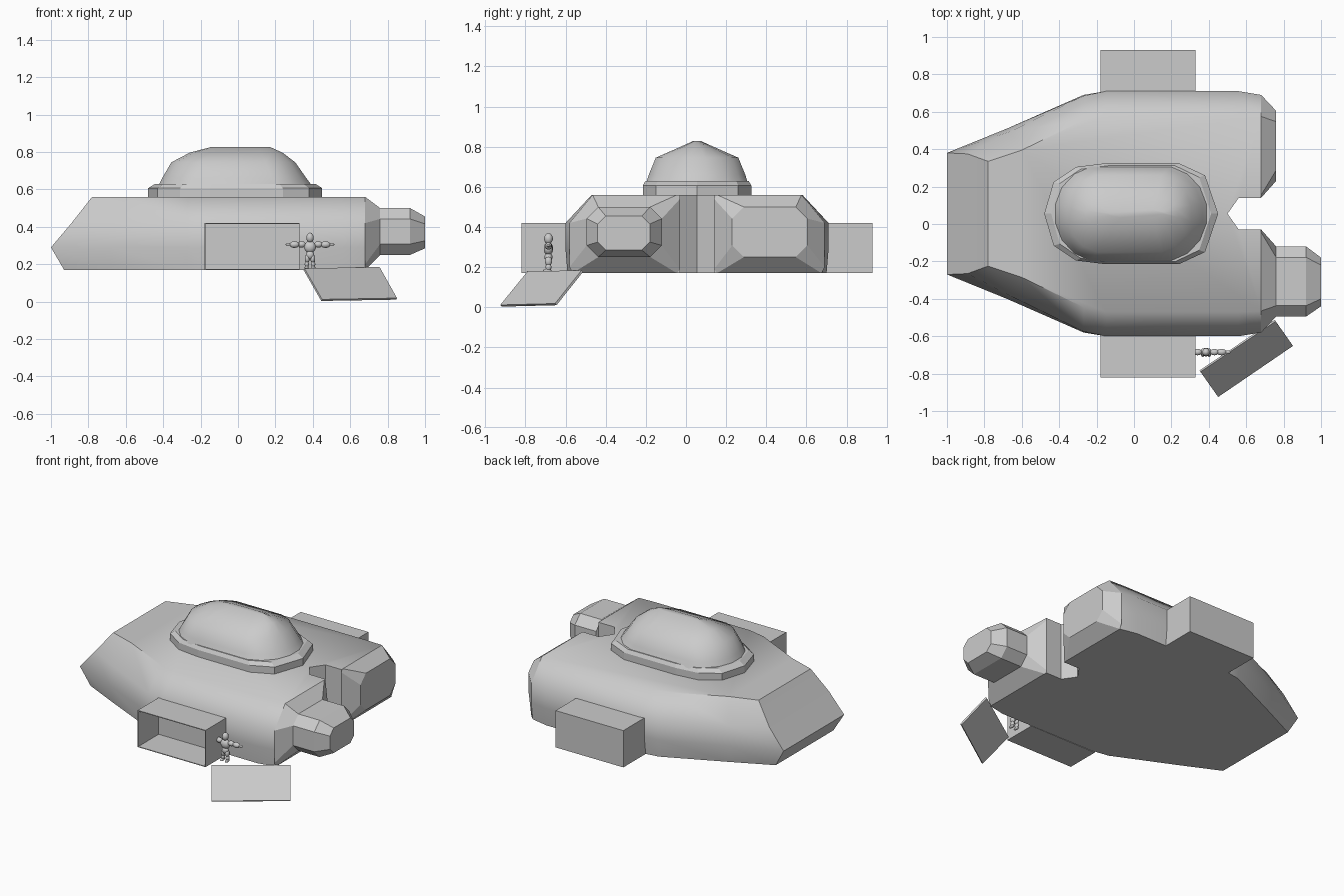
import bpy, bmesh, math
from mathutils import Vector

if "Cube" in bpy.data.objects:
    bpy.data.objects.remove(bpy.data.objects["Cube"])

CY = 0.055  # centre line of the craft

grey = bpy.data.materials.new("light_grey")
grey.use_nodes = True
COLOUR = (0.6, 0.6, 0.6, 1)
grey.diffuse_color = COLOUR
grey.node_tree.nodes["Principled BSDF"].inputs["Base Color"].default_value = COLOUR


def finish(name, bm, smooth=None):
    bmesh.ops.recalc_face_normals(bm, faces=bm.faces)
    mesh = bpy.data.meshes.new(name)
    bm.to_mesh(mesh)
    bm.free()
    mesh.materials.append(grey)
    obj = bpy.data.objects.new(name, mesh)
    bpy.context.collection.objects.link(obj)
    if smooth:
        bpy.ops.object.select_all(action='DESELECT')
        obj.select_set(True)
        bpy.context.view_layer.objects.active = obj
        bpy.ops.object.shade_smooth_by_angle(angle=math.radians(smooth))
    return obj


def loft(name, rings, smooth=None):
    """Skin equal-length rings of points and cap both ends."""
    bm = bmesh.new()
    loops = [[bm.verts.new(p) for p in ring] for ring in rings]
    n = len(loops[0])
    for a, b in zip(loops, loops[1:]):
        for i in range(n):
            j = (i + 1) % n
            bm.faces.new((a[i], a[j], b[j], b[i]))
    bm.faces.new(loops[0])
    bm.faces.new(loops[-1])
    bmesh.ops.remove_doubles(bm, verts=bm.verts, dist=0.0005)
    return finish(name, bm, smooth)


def mirrored(half, z):
    """Close a half outline across the centre line at height z."""
    other = [(x, -d) for x, d in reversed(half) if d > 0]
    return [(x, CY + d, z) for x, d in half + other]


# Hull: stacked outlines with a notch between the rear lobes
notch = [(0.68, 0.085), (0.56, 0.085), (0.50, 0)]
levels = {
    0.17: [(-0.93, 0.31), (-0.68, 0.43), (-0.27, 0.62), (-0.15, 0.64), (0.56, 0.645), (0.68, 0.62)],
    0.29: [(-1.0, 0.325), (-0.68, 0.455), (-0.27, 0.635), (-0.15, 0.655), (0.56, 0.655), (0.68, 0.635)],
    0.42: [(-0.89, 0.32), (-0.66, 0.44), (-0.27, 0.63), (-0.15, 0.655), (0.56, 0.655), (0.68, 0.635)],
    0.56: [(-0.78, 0.28), (-0.6, 0.34), (-0.27, 0.5), (-0.15, 0.525), (0.56, 0.525), (0.68, 0.52)],
}
loft("hull", [mirrored(half + notch, z) for z, half in levels.items()], 50)

# Rear lobes, tapering from the hull end to an octagon
lobe_base = [(0.085, 0.54), (0.10, 0.56), (0.52, 0.56), (0.635, 0.42),
             (0.635, 0.20), (0.62, 0.17), (0.10, 0.17), (0.085, 0.19)]


def octagon(d0, d1, z0, z1, c):
    return [(d0, z1 - c), (d0 + c, z1), (d1 - c, z1), (d1, z1 - c),
            (d1, z0 + c), (d1 - c, z0), (d0 + c, z0), (d0, z0 + c)]


def section(x, points, side):
    return [(x, CY + side * d, z) for d, z in points]


lobe_end = octagon(0.175, 0.55, 0.25, 0.50, 0.058)
for side, label in ((-1, "front"), (1, "back")):
    loft(label + "_rear_lobe", [section(0.68, lobe_base, side), section(0.76, lobe_end, side)])

# Single thruster on the front lobe
loft("thruster", [section(0.755, lobe_end, -1), section(0.92, lobe_end, -1),
                  section(1.0, octagon(0.235, 0.495, 0.285, 0.455, 0.04), -1)])

# Canopy collar
collar = [(-0.48, 0), (-0.43, 0.17), (-0.31, 0.25), (-0.15, 0.27),
          (0.24, 0.27), (0.38, 0.205), (0.45, 0)]
inner = [(-0.015 + (x + 0.015) * 0.92, d * 0.95) for x, d in collar]
loft("canopy_collar", [mirrored(collar, 0.555), mirrored(collar, 0.607), mirrored(inner, 0.63)])


# Canopy dome: rounded rings shrinking to a ridge
def dome_ring(x0, x1, half_width, z):
    ends = max(half_width, 0.001)
    reach = min(0.24, (x1 - x0) * 0.3)
    ring = []
    for k in range(16):
        a = math.pi * (k + 0.5) / 8
        c, s = math.cos(a), math.sin(a)
        base = x1 - reach if c > 0 else x0 + reach
        ring.append((base + reach * c, CY + ends * s, z))
    return ring


loft("canopy_dome", [dome_ring(-0.43, 0.40, 0.258, 0.62), dome_ring(-0.41, 0.37, 0.245, 0.66),
                     dome_ring(-0.36, 0.31, 0.21, 0.745), dome_ring(-0.26, 0.24, 0.09, 0.797),
                     dome_ring(-0.14, 0.17, 0.02, 0.828)], 60)


# Side bays
def box(bm, lo, hi):
    size = Vector(hi) - Vector(lo)
    verts = bmesh.ops.create_cube(bm, size=1)["verts"]
    for v in verts:
        v.co = Vector(lo) + Vector([(v.co[i] + 0.5) * size[i] for i in range(3)])


bm = bmesh.new()
box(bm, (-0.18, 0.60, 0.17), (0.33, 0.93, 0.42))
finish("back_bay", bm)

# The front bay is open at its outer end
bm = bmesh.new()
T = 0.005
box(bm, (-0.18, -0.82, 0.17), (0.33, -0.59, 0.17 + T))
box(bm, (-0.18, -0.82, 0.42 - T), (0.33, -0.56, 0.42))
box(bm, (-0.18, -0.82, 0.17 + T), (-0.18 + T, -0.59, 0.42 - T))
box(bm, (0.33 - T, -0.82, 0.17 + T), (0.33, -0.59, 0.42 - T))
box(bm, (-0.18 + T, -0.602, 0.17 + T), (0.33 - T, -0.59, 0.42 - T))
finish("front_bay", bm)

# Loading ramp
top = [Vector(p) for p in ((0.355, -0.79, 0.178), (0.45, -0.925, 0.012),
                           (0.85, -0.652, 0.019), (0.757, -0.52, 0.185))]
normal = (top[1] - top[0]).cross(top[3] - top[0]).normalized() * 0.012
loft("ramp", [top, [p - normal for p in top]])

# Small standing figure with arms spread
FX, FY = 0.385, -0.685


def blob(bm, centre, size):
    verts = bmesh.ops.create_uvsphere(bm, u_segments=10, v_segments=7, radius=1)["verts"]
    for v in verts:
        v.co = Vector([centre[i] + v.co[i] * size[i] for i in range(3)])


bm = bmesh.new()
blob(bm, (FX, FY, 0.342), (0.021, 0.022, 0.027))
blob(bm, (FX, FY, 0.292), (0.034, 0.024, 0.032))
blob(bm, (FX, FY, 0.25), (0.024, 0.02, 0.025))
for s in (-1, 1):
    blob(bm, (FX + s * 0.045, FY, 0.306), (0.024, 0.018, 0.017))
    blob(bm, (FX + s * 0.083, FY, 0.305), (0.028, 0.018, 0.018))
    blob(bm, (FX + s * 0.115, FY, 0.306), (0.018, 0.01, 0.007))
    blob(bm, (FX + s * 0.015, FY, 0.23), (0.014, 0.018, 0.024))
    blob(bm, (FX + s * 0.017, FY, 0.2), (0.012, 0.015, 0.02))
    blob(bm, (FX + s * 0.018, FY - 0.006, 0.183), (0.011, 0.022, 0.009))
finish("standing_figure", bm, 60)
